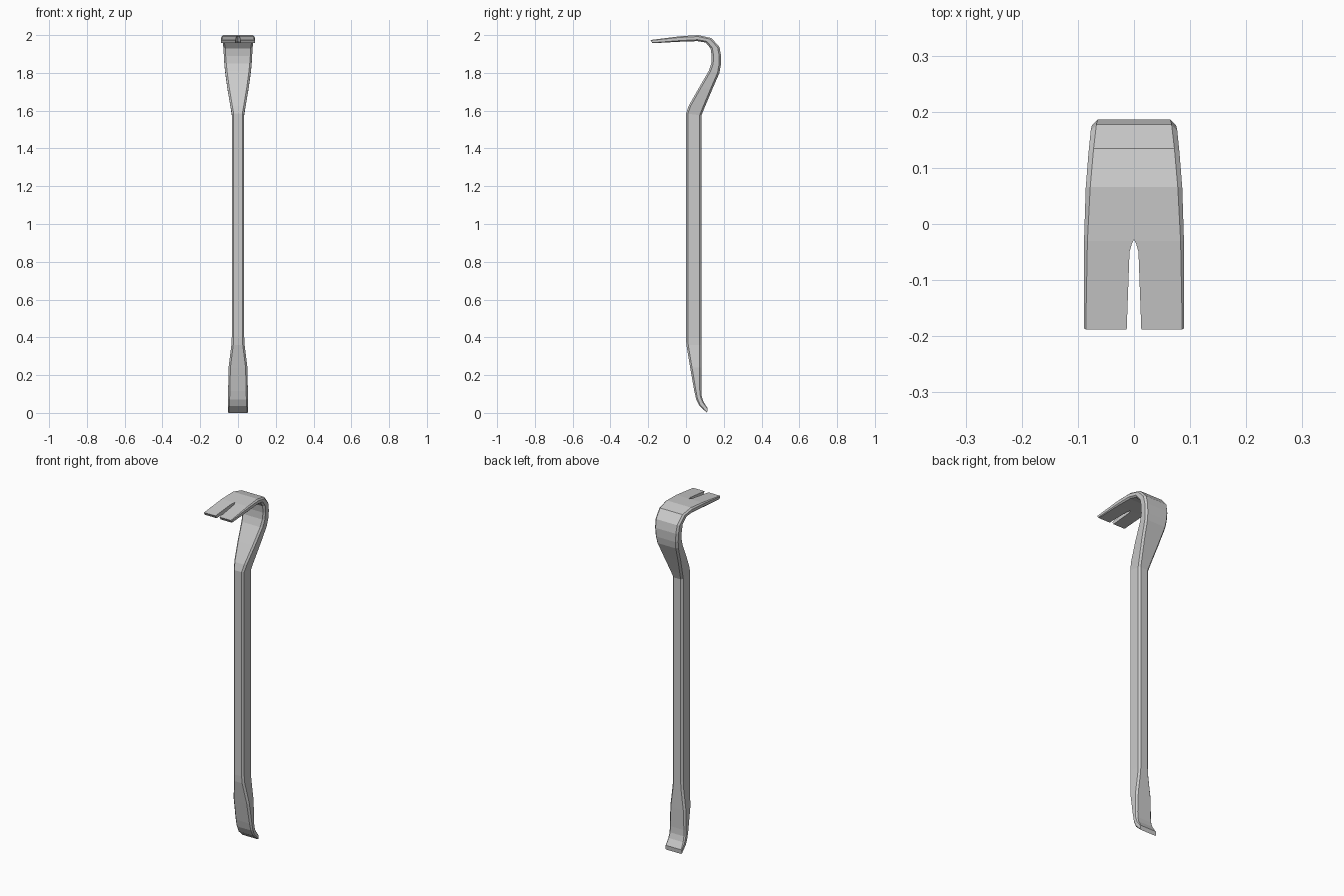
import bpy, bmesh

# Rings from chisel tip to claw tip: inner (y, z), outer (y, z), half width, chamfer
RINGS = [
    (0.112, 0.000, 0.114, 0.025, 0.052, 0.003),
    (0.072, 0.036, 0.092, 0.060, 0.052, 0.006),
    (0.054, 0.072, 0.083, 0.090, 0.052, 0.008),
    (0.044, 0.115, 0.081, 0.125, 0.052, 0.009),
    (0.022, 0.240, 0.082, 0.240, 0.050, 0.010),
    (0.002, 0.360, 0.082, 0.360, 0.035, 0.010),
    (0.000, 0.400, 0.082, 0.400, 0.033, 0.010),
    (0.000, 1.585, 0.082, 1.575, 0.033, 0.010),
    (0.014, 1.625, 0.100, 1.620, 0.040, 0.010),
    (0.068, 1.720, 0.140, 1.715, 0.056, 0.010),
    (0.120, 1.810, 0.177, 1.800, 0.068, 0.010),
    (0.134, 1.850, 0.184, 1.840, 0.072, 0.010),
    (0.136, 1.890, 0.186, 1.890, 0.075, 0.010),
    (0.130, 1.930, 0.177, 1.937, 0.077, 0.010),
    (0.104, 1.961, 0.135, 1.984, 0.081, 0.009),
    (0.060, 1.968, 0.066, 2.000, 0.086, 0.008),
    (-0.030, 1.965, -0.030, 1.994, 0.089, 0.006),
    (-0.178, 1.957, -0.188, 1.974, 0.089, 0.003),
]


def finish(name, bm):
    bmesh.ops.recalc_face_normals(bm, faces=bm.faces)
    mesh = bpy.data.meshes.new(name)
    bm.to_mesh(mesh)
    bm.free()
    obj = bpy.data.objects.new(name, mesh)
    bpy.context.collection.objects.link(obj)
    return obj


def section(bm, iy, iz, oy, oz, w, c):
    """Chamfered rectangle between the inner and outer profile points."""
    depth = ((oy - iy) ** 2 + (oz - iz) ** 2) ** 0.5
    t = c / depth
    loop = [(-w + c, 0), (w - c, 0), (w, t), (w, 1 - t),
            (w - c, 1), (-w + c, 1), (-w, 1 - t), (-w, t)]
    return [bm.verts.new((x, iy + (oy - iy) * s, iz + (oz - iz) * s)) for x, s in loop]


# Bar with chisel foot and hooked head
bm = bmesh.new()
loops = [section(bm, *r) for r in RINGS]
for a, b in zip(loops, loops[1:]):
    for i in range(8):
        j = (i + 1) % 8
        bm.faces.new((a[i], a[j], b[j], b[i]))
bm.faces.new(loops[0])
bm.faces.new(loops[-1])
bar = finish("pry_bar", bm)

# Nail slot cut through the claw
bm = bmesh.new()
half = [(0.0145, -0.25), (0.013, -0.188), (0.008, -0.05), (0.004, -0.036)]
outline = half + [(0, -0.028)] + [(-x, y) for x, y in reversed(half)]
face = bm.faces.new([bm.verts.new((x, y, 1.85)) for x, y in outline])
top = bmesh.ops.extrude_face_region(bm, geom=[face])["geom"]
bmesh.ops.translate(bm, vec=(0, 0, 0.25),
                    verts=[v for v in top if isinstance(v, bmesh.types.BMVert)])
cutter = finish("slot_cutter", bm)
cutter.hide_render = True

mod = bar.modifiers.new("nail_slot", "BOOLEAN")
mod.operation = "DIFFERENCE"
mod.solver = "EXACT"
mod.object = cutter
bpy.context.view_layer.objects.active = bar
bar.select_set(True)
bpy.ops.object.modifier_apply(modifier=mod.name)
bpy.data.objects.remove(cutter)
